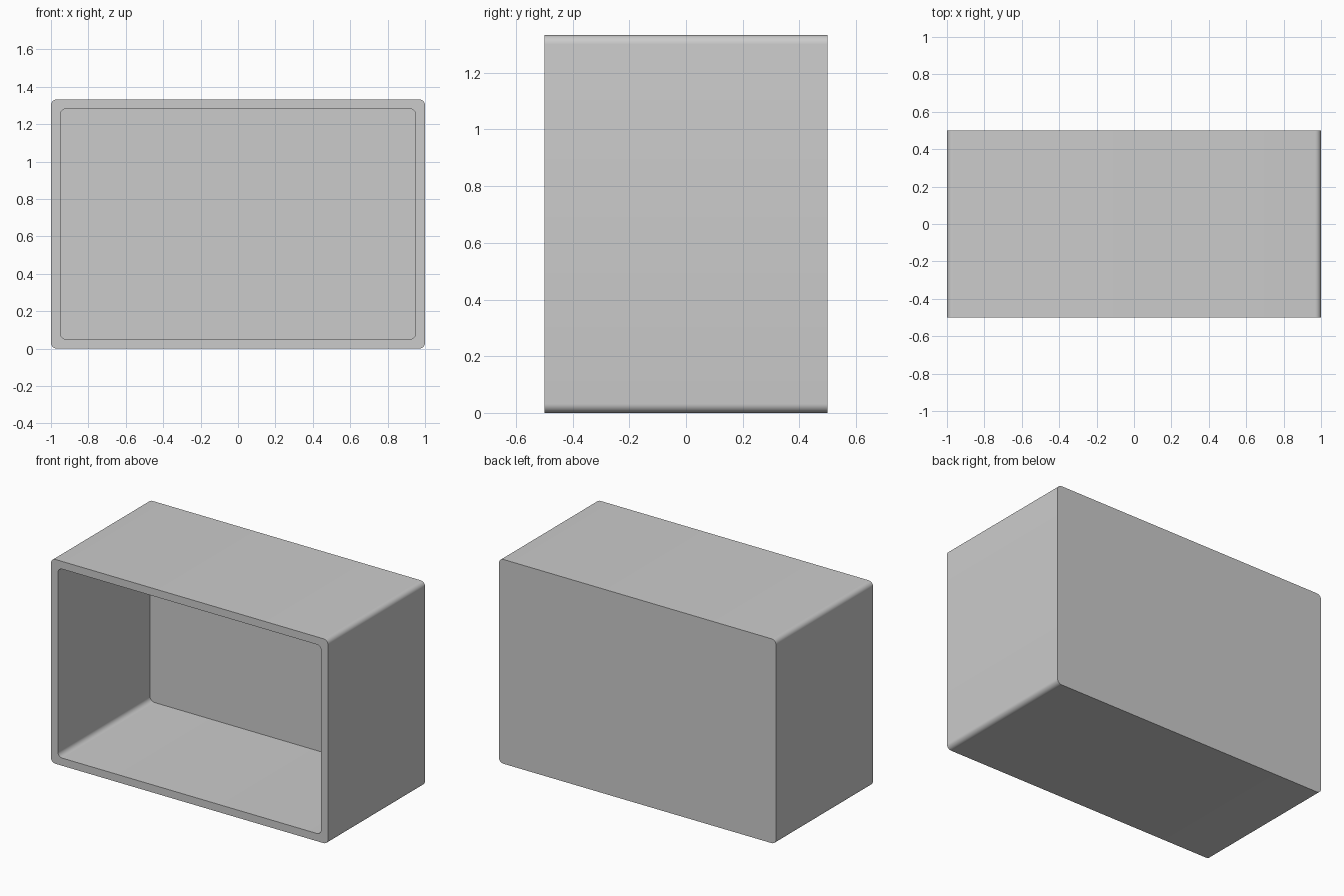
import bpy, bmesh
from math import sin, cos, pi, radians

if "Cube" in bpy.data.objects:
    bpy.data.objects.remove(bpy.data.objects["Cube"])

WIDTH, DEPTH, HEIGHT = 2.0, 1.0, 1.333
WALL, RADIUS, STEPS = 0.05, 0.032, 8


def rounded_ring(bm, inset, y):
    """Rounded rectangle of vertices in the xz plane."""
    hx, hz = WIDTH / 2 - inset - RADIUS, HEIGHT / 2 - inset - RADIUS
    ring = []
    for i, (sx, sz) in enumerate([(1, 1), (-1, 1), (-1, -1), (1, -1)]):
        for k in range(STEPS + 1):
            a = (i + k / STEPS) * pi / 2
            ring.append(bm.verts.new((sx * hx + RADIUS * cos(a), y,
                                      HEIGHT / 2 + sz * hz + RADIUS * sin(a))))
    return ring


def bridge(bm, a, b):
    n = len(a)
    for i in range(n):
        j = (i + 1) % n
        bm.faces.new((a[i], a[j], b[j], b[i]))


# Open-fronted box: back panel, outer shell, front rim, inner walls, inner back
bm = bmesh.new()
rings = [rounded_ring(bm, inset, y) for inset, y in [
    (0, DEPTH / 2), (0, -DEPTH / 2),
    (WALL, -DEPTH / 2), (WALL, DEPTH / 2 - WALL)]]
for a, b in zip(rings, rings[1:]):
    bridge(bm, a, b)
bm.faces.new(rings[0])
bm.faces.new(rings[-1])
bmesh.ops.recalc_face_normals(bm, faces=bm.faces)

mesh = bpy.data.meshes.new("open_box")
bm.to_mesh(mesh)
bm.free()
box = bpy.data.objects.new("open_box", mesh)
bpy.context.collection.objects.link(box)

# Smooth rounded corners, sharp rims
bpy.context.view_layer.objects.active = box
box.select_set(True)
bpy.ops.object.shade_smooth_by_angle(angle=radians(30))
